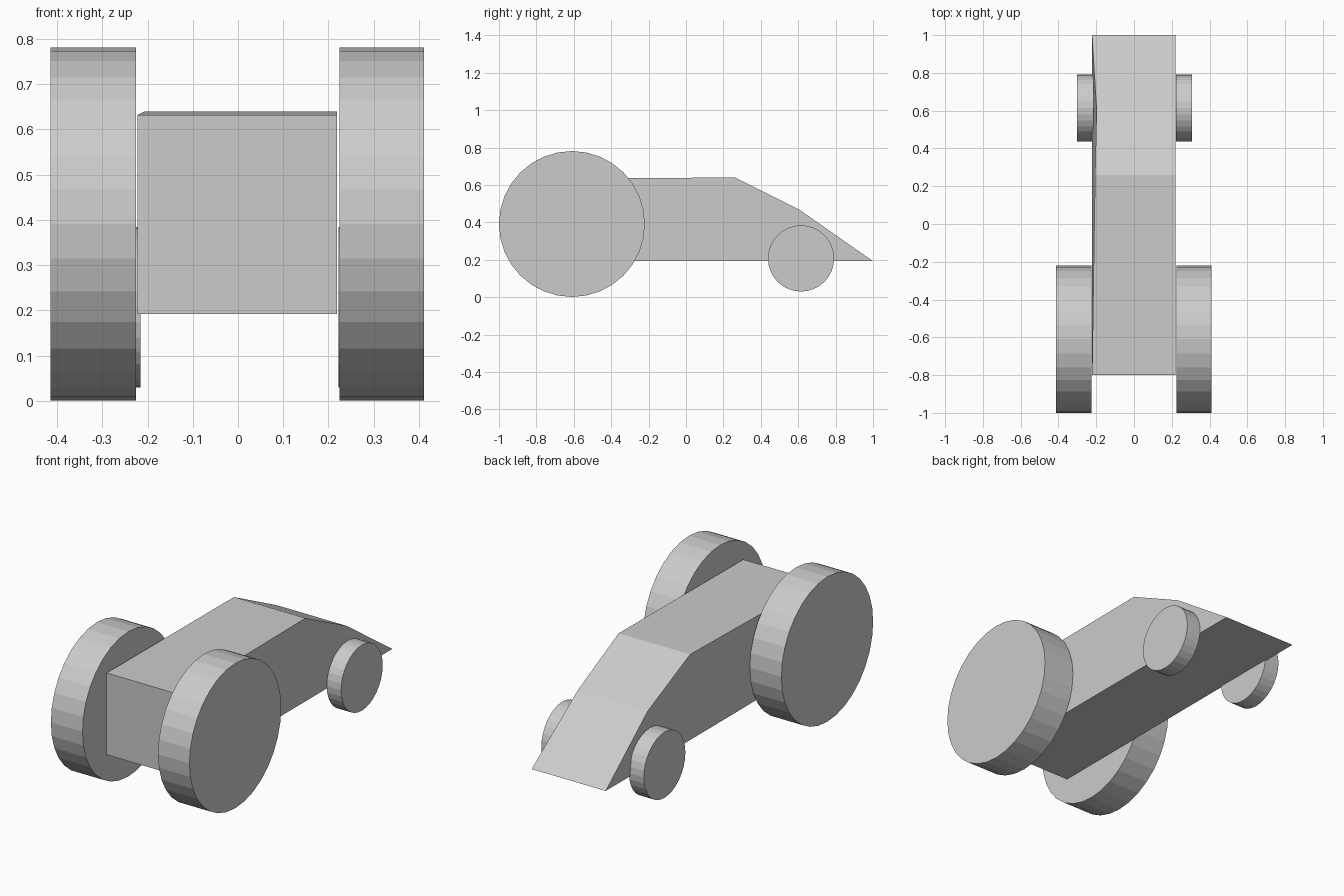
import bpy
import bmesh
from math import pi
from mathutils import Matrix

if "Cube" in bpy.data.objects:
    bpy.data.objects.remove(bpy.data.objects["Cube"])


def finish(name, bm):
    bmesh.ops.recalc_face_normals(bm, faces=bm.faces)
    mesh = bpy.data.meshes.new(name)
    bm.to_mesh(mesh)
    bm.free()
    obj = bpy.data.objects.new(name, mesh)
    bpy.context.collection.objects.link(obj)
    return obj


def wheel(name, x0, x1, y, z, radius):
    # Solid 32-sided disc with its axle along x
    bm = bmesh.new()
    turn = Matrix.Translation(((x0 + x1) / 2, y, z)) @ Matrix.Rotation(pi / 2, 4, 'Y')
    bmesh.ops.create_cone(bm, cap_ends=True, segments=32, radius1=radius,
                          radius2=radius, depth=abs(x1 - x0), matrix=turn)
    return finish(name, bm)


# Wedge body: side profile (y, z, left edge x), upper left edge leans slightly inward
profile = [(-0.80, 0.192, -0.222), (1.00, 0.192, -0.222), (0.61, 0.465, -0.198),
           (0.26, 0.640, -0.206), (-0.80, 0.632, -0.222)]
bm = bmesh.new()
left = [bm.verts.new((x, y, z)) for y, z, x in profile]
right = [bm.verts.new((0.219, y, z)) for y, z, x in profile]
bm.faces.new(left)
bm.faces.new(right[::-1])
for i in range(len(profile)):
    j = (i + 1) % len(profile)
    bm.faces.new((left[i], left[j], right[j], right[i]))
finish("body", bm)

# Large rear wheels
wheel("rear_wheel_left", -0.414, -0.226, -0.61, 0.391, 0.39)
wheel("rear_wheel_right", 0.224, 0.411, -0.61, 0.391, 0.39)

# Small nose wheels
wheel("nose_wheel_left", -0.303, -0.215, 0.615, 0.207, 0.177)
wheel("nose_wheel_right", 0.222, 0.307, 0.615, 0.207, 0.177)
